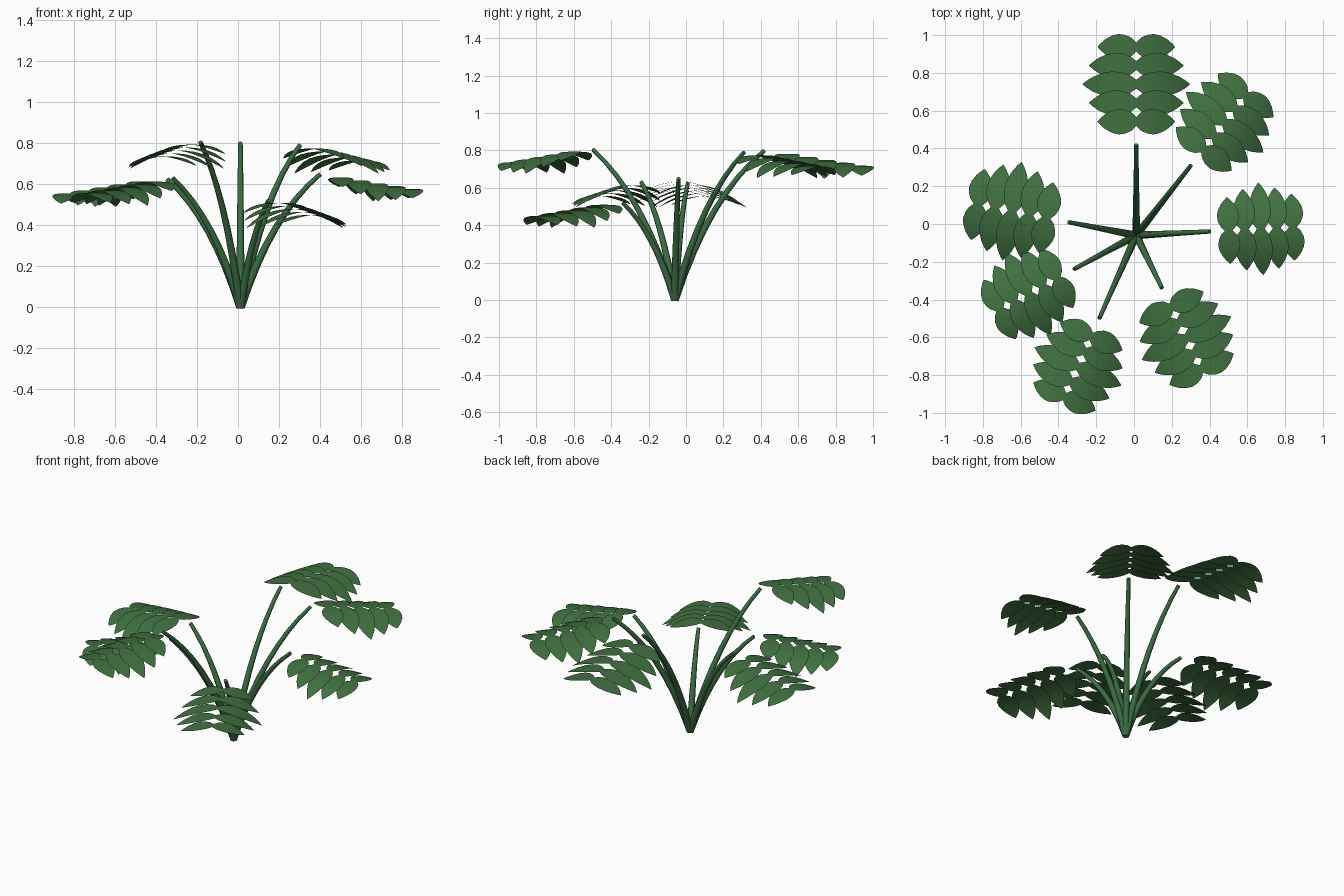
import bpy, bmesh, math
from mathutils import Vector, Matrix

if "Cube" in bpy.data.objects:
    bpy.data.objects.remove(bpy.data.objects["Cube"])

def material(name, rgb):
    m = bpy.data.materials.new(name)
    m.diffuse_color = (*rgb, 1)
    m.use_nodes = True
    m.node_tree.nodes["Principled BSDF"].inputs["Base Color"].default_value = m.diffuse_color
    return m

leaf_green = material("leaf green", (0.052, 0.162, 0.052))
stem_green = material("stem green", (0.045, 0.150, 0.055))

BASE = Vector((0.012, -0.06, 0))
# heading (degrees), stem reach, stem tip height, leaf centre distance, leaf centre height, leaf size
FRONDS = [
    (90, 0.48, 0.80, 0.80, 0.750, 1.00),
    (52, 0.47, 0.79, 0.76, 0.745, 0.91),
    (3, 0.39, 0.65, 0.66, 0.605, 0.86),
    (-64, 0.31, 0.52, 0.606, 0.480, 0.92),
    (246, 0.48, 0.805, 0.76, 0.765, 0.88),
    (208.5, 0.375, 0.63, 0.65, 0.585, 0.87),
    (169, 0.365, 0.625, 0.67, 0.585, 0.93),
]
# leaflet outline: fraction of length, half width
OUTLINE = [(0, 0.024), (0.12, 0.048), (0.28, 0.063), (0.45, 0.068),
           (0.62, 0.060), (0.8, 0.040), (0.92, 0.019), (1, 0.001)]
LENGTHS = [0.205, 0.25, 0.285, 0.25, 0.205]

def finish(name, bm, mat):
    me = bpy.data.meshes.new(name)
    for f in bm.faces:
        f.smooth = True
    bm.to_mesh(me)
    bm.free()
    me.materials.append(mat)
    ob = bpy.data.objects.new(name, me)
    bpy.context.collection.objects.link(ob)
    return ob

def stem(name, heading, reach, height):
    # tapered tube along an outward-bending curve
    bm = bmesh.new()
    rings, n, sides = [], 8, 8
    for i in range(n + 1):
        t = i / n
        a, b = 2 * t * (1 - t), t * t
        p = Vector((reach * (0.39 * a + b), 0, height * (0.70 * a + b)))
        d = Vector((reach * (0.39 * (1 - 2 * t) + t), 0,
                    height * (0.70 * (1 - 2 * t) + t))).normalized()
        u, v = Vector((0, 1, 0)), d.cross(Vector((0, 1, 0)))
        r = 0.021 - 0.010 * t
        rings.append([bm.verts.new(p + r * (math.cos(k * math.tau / sides) * u
                                            + math.sin(k * math.tau / sides) * v))
                      for k in range(sides)])
    for lo, hi in zip(rings, rings[1:]):
        for k in range(sides):
            j = (k + 1) % sides
            bm.faces.new((lo[k], lo[j], hi[j], hi[k]))
    bm.faces.new(rings[0])
    bm.faces.new(rings[-1])
    bmesh.ops.recalc_face_normals(bm, faces=bm.faces)
    bm.transform(Matrix.Translation(BASE) @ Matrix.Rotation(math.radians(heading), 4, 'Z'))
    ob = finish(name, bm, stem_green)
    bpy.ops.object.select_all(action='DESELECT')
    ob.select_set(True)
    bpy.context.view_layer.objects.active = ob
    bpy.ops.object.shade_smooth_by_angle(angle=math.radians(50))

def leaf(name, heading, dist, height, size):
    # five pairs of drooping leaflets, each pair a step lower than the last
    bm = bmesh.new()
    for row, length in enumerate(LENGTHS):
        x, z = (row - 2) * 0.099, (2 - row) * 0.016
        for side in (-1, 1):
            prev = None
            for t, w in OUTLINE:
                y = t * length
                drop = z - 1.25 * y * y
                cur = [bm.verts.new((x + s * w, side * y, drop)) for s in (-1, 1)]
                if prev:
                    quad = [prev[0], prev[1], cur[1], cur[0]]
                    bm.faces.new(quad if side > 0 else quad[::-1])
                prev = cur
    bm.normal_update()
    for f in bm.faces:
        if f.normal.z < 0:
            f.normal_flip()
    bm.transform(Matrix.Translation(BASE + Vector((0, 0, height)))
                 @ Matrix.Rotation(math.radians(heading), 4, 'Z')
                 @ Matrix.Translation((dist, 0, 0)) @ Matrix.Scale(size, 4))
    finish(name, bm, leaf_green)

for i, (heading, reach, tip, dist, height, size) in enumerate(FRONDS, 1):
    stem(f"stem_{i}", heading, reach, tip)
    leaf(f"leaf_{i}", heading, dist, height, size)
